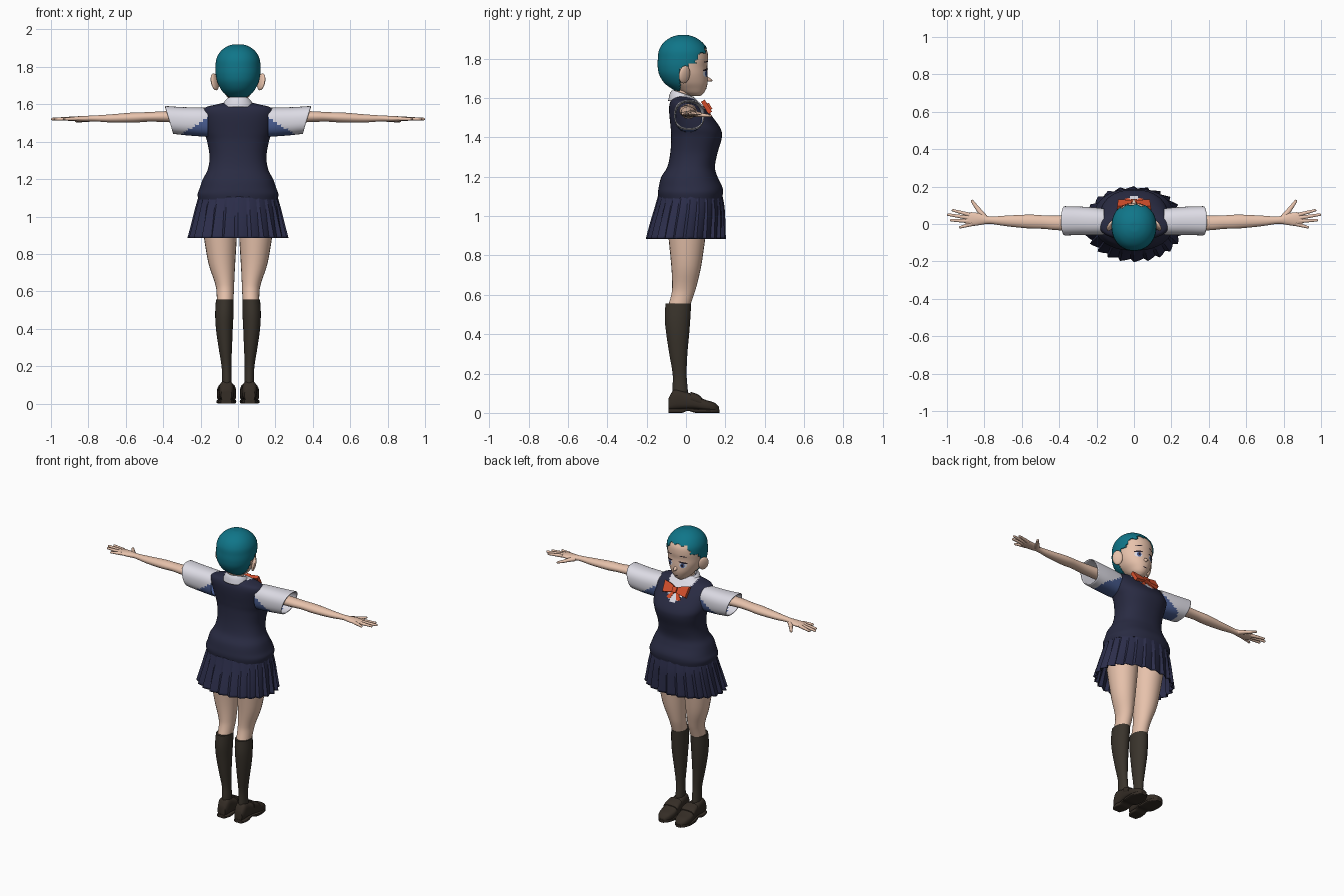
import bpy, bmesh, math
from mathutils import Vector, Matrix
from mathutils.bvhtree import BVHTree

if "Cube" in bpy.data.objects:
    bpy.data.objects.remove(bpy.data.objects["Cube"])


def material(name, *rgb):
    m = bpy.data.materials.new(name)
    m.use_nodes = True
    m.diffuse_color = (*rgb, 1)
    bsdf = m.node_tree.nodes["Principled BSDF"]
    bsdf.inputs["Base Color"].default_value = (*rgb, 1)
    bsdf.inputs["Roughness"].default_value = .8
    return m


SKIN = material("skin", .8, .54, .41)
HAIR = material("teal_hair", .005, .18, .25)
VEST = material("navy_vest", .022, .024, .055)
SKIRT = material("indigo_skirt", .025, .027, .07)
SOCK = material("brown_sock", .042, .034, .025)
SHOE = material("dark_shoe", .035, .026, .019)
WHITE = material("white_shirt", .72, .71, .78)
BLUE = material("blue_shadow_cloth", .07, .115, .3)
ORANGE = material("orange_ribbon", .68, .08, .026)
DARK = material("dark_eye", .02, .013, .02)


def finish(name, bm, mats, mirror=False, thick=0, offset=0, angle=40, rule=None, normals=True):
    """Turn a bmesh into a shaded object with materials and modifiers."""
    if normals:
        bmesh.ops.recalc_face_normals(bm, faces=bm.faces)
    if rule:
        for f in bm.faces:
            f.material_index = int(rule(f.calc_center_median()))
    mesh = bpy.data.meshes.new(name)
    bm.to_mesh(mesh)
    bm.free()
    for m in mats:
        mesh.materials.append(m)
    ob = bpy.data.objects.new(name, mesh)
    bpy.context.collection.objects.link(ob)
    bpy.ops.object.select_all(action='DESELECT')
    ob.select_set(True)
    bpy.context.view_layer.objects.active = ob
    bpy.ops.object.shade_smooth_by_angle(angle=math.radians(angle))
    if thick:
        mod = ob.modifiers.new("thickness", 'SOLIDIFY')
        mod.thickness, mod.offset = thick, offset
    if mirror:
        ob.modifiers.new("mirror", 'MIRROR')
    return ob


def spline(rings, steps):
    """Smoothly interpolate ring parameters."""
    rows, last = [], len(rings) - 1
    for i in range(last):
        p = [Vector(rings[min(max(i + k, 0), last)]) for k in (-1, 0, 1, 2)]
        for s in range(steps):
            t = s / steps
            m0, m1 = (p[2] - p[0]) / 2, (p[3] - p[1]) / 2
            rows.append(p[1] * (2*t**3 - 3*t**2 + 1) + m0 * (t**3 - 2*t**2 + t)
                        + p[2] * (3*t**2 - 2*t**3) + m1 * (t**3 - t**2))
    return rows + [Vector(rings[-1])]


def loft(rings, axis='z', n=24, p=2, steps=4, caps=True, ripple=None):
    """Skin rings of (position, low a, high a, low b, high b) along an axis."""
    bm, loops = bmesh.new(), []
    rows = spline(rings, steps)
    for r, (t, a0, a1, b0, b1) in enumerate(rows):
        loop = []
        for i in range(n):
            c, s = math.cos(math.tau * i / n), math.sin(math.tau * i / n)
            k = ripple(i, r / (len(rows) - 1)) if ripple else 1
            a = (a0 + a1) / 2 + (a1 - a0) / 2 * k * math.copysign(abs(c) ** (2 / p), c)
            b = (b0 + b1) / 2 + (b1 - b0) / 2 * k * math.copysign(abs(s) ** (2 / p), s)
            loop.append(bm.verts.new({'z': (a, b, t), 'x': (t, a, b), 'y': (a, t, b)}[axis]))
        loops.append(loop)
    for lo, hi in zip(loops, loops[1:]):
        for i in range(n):
            j = (i + 1) % n
            bm.faces.new((lo[i], lo[j], hi[j], hi[i]))
    if caps:
        bm.faces.new(loops[0])
        bm.faces.new(loops[-1])
    return bm


def sym(*rings):
    """Rings centred on x from (z, half width, back, front)."""
    return [(z, -w, w, b, f) for z, w, b, f in rings]


def limb(bm, start, end, r0, r1, flat=1):
    """Add a tapered rod with a rounded tip."""
    start, end = Vector(start), Vector(end)
    d = end - start
    rot = d.to_track_quat('Z', 'Y').to_matrix().to_4x4()
    squash = Matrix.Diagonal((1, 1, flat, 1))
    place = Matrix.Translation((start + end) / 2) @ squash @ rot
    bmesh.ops.create_cone(bm, cap_ends=True, segments=10, radius1=r0, radius2=r1,
                          depth=d.length, matrix=place)
    bmesh.ops.create_uvsphere(bm, u_segments=10, v_segments=6, radius=r1,
                              matrix=Matrix.Translation(end) @ squash)


# Head, with a surface tree for placing the face details
head_rings = sym((1.61, .02, .03, .072), (1.625, .045, -.02, .09), (1.65, .066, -.065, .103),
                 (1.68, .088, -.105, .11), (1.72, .106, -.13, .11), (1.76, .113, -.138, .108),
                 (1.8, .114, -.137, .112), (1.84, .11, -.132, .107), (1.875, .092, -.112, .083),
                 (1.9, .063, -.08, .05), (1.913, .03, -.045, .015), (1.915, .004, -.018, -.01))
head = loft(head_rings, n=64, p=2.1, steps=6)
surface = BVHTree.FromBMesh(head)
finish("head", head, [SKIN])


# Cropped hair shell with a ragged hairline
def bare(c):
    jag = .012 * math.sin(c.x * 130) + .008 * math.sin(c.z * 210)
    if c.z > 1.775:
        return c.y > .035 + (c.z - 1.775) * .8 + jag
    return c.y > (-.03 if c.z < 1.75 else .01)


hair = loft(head_rings, n=96, p=2.1, steps=8)
bmesh.ops.recalc_face_normals(hair, faces=hair.faces)
skin_faces = [f for f in hair.faces if bare(f.calc_center_median())]
bmesh.ops.delete(hair, geom=skin_faces, context='FACES')
finish("hair", hair, [HAIR], thick=.006, offset=1, normals=False)


# Face details as thin plates following the head
def face_plate(name, x, z, rx, rz, mat, lift, tilt=0):
    bm, n, rings = bmesh.new(), 20, []

    def point(u, v):
        px, pz = x + u * rx, z + v * rz + tilt * u * rx
        hit = surface.ray_cast(Vector((px, 1, pz)), Vector((0, -1, 0)))[0]
        return bm.verts.new((px, hit.y + lift, pz))
    centre = point(0, 0)
    for k in (.5, 1):
        rings.append([point(k * math.cos(math.tau * i / n), k * math.sin(math.tau * i / n))
                      for i in range(n)])
    inner, outer = rings
    for i in range(n):
        j = (i + 1) % n
        bm.faces.new((centre, inner[j], inner[i]))
        bm.faces.new((inner[i], inner[j], outer[j], outer[i]))
    finish(name, bm, [mat], mirror=x > 0)


face_plate("eye_whites", .047, 1.725, .022, .018, WHITE, .002)
face_plate("irises", .045, 1.725, .012, .017, BLUE, .004)
face_plate("pupils", .045, 1.725, .006, .009, DARK, .006)
face_plate("lashes", .048, 1.744, .026, .005, DARK, .005, -.15)
face_plate("brows", .048, 1.785, .022, .003, DARK, .003, -.1)
face_plate("mouth", 0, 1.648, .014, .003, DARK, .003)

nose = bmesh.new()
limb(nose, (0, .095, 1.7), (0, .129, 1.69), .018, .005)
finish("nose", nose, [SKIN], angle=60)

ear = bmesh.new()
bmesh.ops.create_uvsphere(ear, u_segments=20, v_segments=12, radius=1,
                          matrix=Matrix.Translation((.124, -.008, 1.72))
                          @ Matrix.Rotation(.6, 4, 'Z') @ Matrix.Rotation(.2, 4, 'Y')
                          @ Matrix.Diagonal((.013, .033, .046, 1)))
finish("ears", ear, [SKIN], mirror=True)
finish("neck", loft(sym((1.56, .055, -.07, .035), (1.61, .045, -.06, .022),
                        (1.68, .046, -.06, .025))), [SKIN])


# Knitted vest, with the shirt showing in its round neckline
def neckline(c):
    return c.y > -.02 and abs(c.x) < .09 and c.z > 1.49 + .1 * (c.x / .085) ** 2


finish("vest", loft(sym((1.09, .212, -.138, .183), (1.12, .216, -.142, .188),
                        (1.15, .205, -.138, .184), (1.2, .188, -.125, .16),
                        (1.25, .162, -.095, .147), (1.32, .152, -.08, .16),
                        (1.4, .165, -.075, .182), (1.45, .18, -.078, .173),
                        (1.52, .19, -.085, .122), (1.56, .19, -.085, .085),
                        (1.585, .17, -.078, .06), (1.6, .11, -.065, .045),
                        (1.615, .05, -.05, .02)), n=80, p=2.3, steps=6),
       [VEST, WHITE], rule=neckline)

# Collar sloping down to the front
collar = loft(sym((1.585, .09, -.088, .075), (1.62, .074, -.08, .055),
                  (1.638, .06, -.07, .035)), n=32, caps=False)
for v in collar.verts:
    v.co.z -= max(0, v.co.y + .06) * .35
finish("collar", collar, [WHITE], thick=.006)


# Ribbon bow
def plate(bm, outline, depth):
    for side in (1, -1):
        back = [bm.verts.new((side * x, 0, z)) for x, z in outline]
        face = bm.faces.new(back)
        out = bmesh.ops.extrude_face_region(bm, geom=[face])["geom"]
        bmesh.ops.translate(bm, vec=(0, depth, 0),
                            verts=[g for g in out if isinstance(g, bmesh.types.BMVert)])


bow = bmesh.new()
plate(bow, [(.006, .015), (.05, .034), (.09, .042), (.084, -.03), (.045, -.024), (.006, -.015)], .022)
plate(bow, [(.003, -.005), (.02, -.01), (.052, -.052), (.026, -.066)], .01)
bmesh.ops.create_cube(bow, size=1, matrix=Matrix.Translation((0, .013, 0))
                      @ Matrix.Diagonal((.03, .036, .036, 1)))
bow.transform(Matrix.Translation((0, .098, 1.545)) @ Matrix.Rotation(.55, 4, 'X'))
finish("bow", bow, [ORANGE], angle=30)

# Pleated skirt
finish("skirt", loft(sym((1.11, .208, -.138, .182), (1.04, .228, -.158, .194),
                         (.96, .248, -.182, .198), (.885, .268, -.202, .2)),
                     n=96, p=2.1, caps=False,
                     ripple=lambda i, k: 1 - (.015 + .07 * k) * (i % 4) / 3),
       [SKIRT], thick=.005, angle=15)

# Short sleeves with a slanted opening and a blue underside
sleeve = loft([(.16, -.055, .08, 1.43, 1.578), (.21, -.056, .085, 1.432, 1.58),
               (.3, -.056, .09, 1.437, 1.582), (.39, -.058, .092, 1.445, 1.588)],
              'x', n=40, p=2.4, steps=6, caps=False)
for v in sleeve.verts:
    v.co.x -= max(0, v.co.x - .2) * (1.588 - v.co.z) * 1.6
finish("sleeves", sleeve, [WHITE, BLUE], mirror=True, thick=.006,
       rule=lambda c: c.z < 1.51 - (c.x - .19) * .6)

# Arms and hands
finish("arms", loft([(.18, -.03, .055, 1.495, 1.57), (.39, -.034, .045, 1.505, 1.563),
                     (.48, -.026, .046, 1.507, 1.558), (.56, -.024, .05, 1.502, 1.556),
                     (.68, -.012, .045, 1.503, 1.546), (.77, .001, .04, 1.509, 1.54),
                     (.82, -.005, .056, 1.507, 1.538), (.87, -.011, .063, 1.51, 1.535),
                     (.9, -.004, .056, 1.514, 1.531)], 'x'), [SKIN], mirror=True)
hand = bmesh.new()
for x, y, tip_x, tip_y in ((.88, .05, .968, .073), (.885, .033, .993, .05),
                           (.88, .015, .977, .02), (.865, 0, .928, -.017)):
    limb(hand, (x, y, 1.523), (tip_x, tip_y, 1.521), .0115, .007)
limb(hand, (.8, .035, 1.52), (.838, .085, 1.513), .018, .012, .8)
limb(hand, (.838, .085, 1.513), (.865, .122, 1.51), .012, .008, .8)
finish("fingers", hand, [SKIN], mirror=True, angle=60)

# Legs and knee socks
finish("legs", loft([(1.0, .004, .195, -.1, .115), (.9, .006, .184, -.09, .1),
                     (.75, .015, .158, -.075, .078), (.65, .02, .125, -.07, .055),
                     (.6, .022, .115, -.075, .04), (.53, .026, .113, -.095, .015)]),
       [SKIN], mirror=True)
finish("socks", loft([(.555, .023, .118, -.104, .026), (.48, .024, .122, -.108, .022),
                      (.4, .028, .118, -.1, .016), (.3, .032, .104, -.085, .007),
                      (.2, .036, .088, -.068, .003), (.13, .034, .086, -.068, .008),
                      (.05, .034, .088, -.068, .015)]), [SOCK], mirror=True)

# Loafers with heel block and strap
finish("shoes", loft([(-.088, .035, .09, .015, .075), (-.06, .024, .1, .015, .118),
                      (-.01, .02, .102, .018, .11), (.04, .013, .108, .018, .092),
                      (.1, .011, .112, .01, .066), (.145, .022, .102, .004, .052),
                      (.168, .045, .08, .004, .03)], 'y', p=3), [SHOE], mirror=True)
finish("soles", loft([(-.09, .034, .092, 0, .022), (-.055, .022, .103, 0, .022),
                      (-.02, .022, .1, 0, .022), (.01, .02, .1, .01, .024),
                      (.05, .012, .11, 0, .022), (.11, .01, .114, 0, .02),
                      (.15, .024, .1, 0, .02), (.17, .045, .08, 0, .018)], 'y', p=5),
       [SHOE], mirror=True)
finish("straps", loft([(.022, .014, .107, .05, .108), (.06, .01, .112, .04, .094),
                       (.078, .011, .112, .035, .08)], 'y', p=3), [SHOE], mirror=True)
